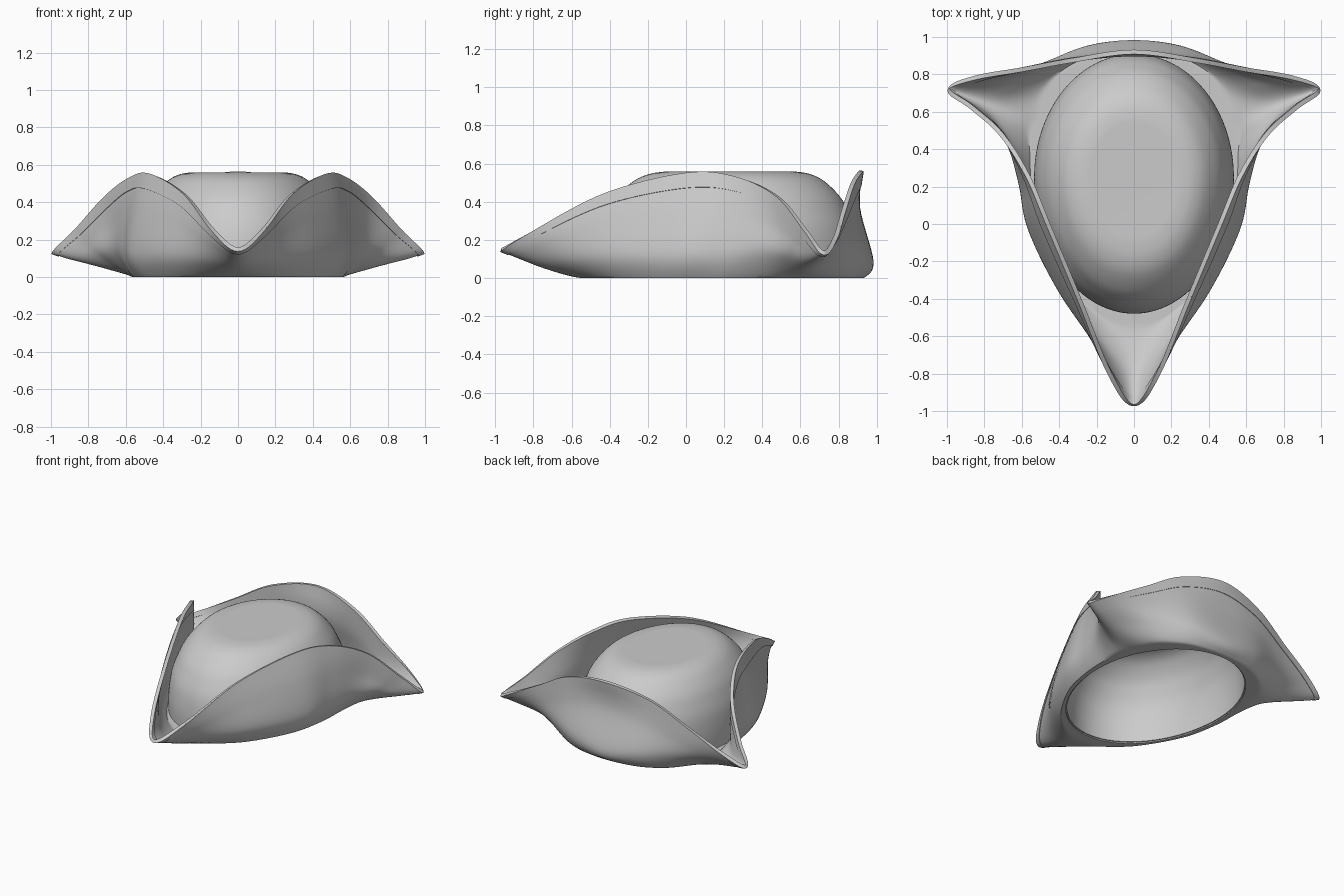
import bpy, bmesh, math
from mathutils import Vector as V

if "Cube" in bpy.data.objects:
    bpy.data.objects.remove(bpy.data.objects["Cube"])

# Half outlines from front tip, round the side corner, to back centre
FLOOR = [(0, -.58, .005), (.12, -.55, .005), (.32, -.37, 0), (.49, -.08, 0), (.55, .18, 0), (.56, .38, 0),
         (.57, .50, .003), (.56, .60, .006), (.50, .71, .003), (.39, .82, 0), (.23, .90, 0), (0, .93, 0)]
BULGE = [(0, -.74, .05), (.14, -.67, .075), (.37, -.40, .11), (.555, -.04, .12), (.605, .20, .125), (.65, .39, .13),
         (.715, .53, .105), (.77, .65, .062), (.645, .745, .09), (.46, .855, .11), (.25, .945, .105), (0, .975, .08)]
MID = [(0, -.87, .10), (.14, -.75, .17), (.335, -.41, .29), (.52, -.02, .35), (.595, .235, .345), (.68, .45, .275),
       (.80, .585, .18), (.91, .69, .098), (.77, .765, .15), (.53, .84, .235), (.28, .895, .32), (0, .905, .36)]
RIM = [(0, -.97, .14), (.13, -.80, .24), (.285, -.42, .435), (.46, 0, .54), (.57, .26, .523), (.71, .48, .42),
       (.87, .625, .245), (.992, .72, .125), (.85, .782, .20), (.60, .825, .34), (.33, .875, .49), (0, .92, .555)]
CY, RX, RF, RB = .25, .525, .72, .65      # egg-shaped head opening
THICK = .016


def egg(x, y, s=1, z=0):
    # Point on the opening outline in the direction of (x, y) from its centre
    dx, dy = x / RX, (y - CY) / (RB if y > CY else RF)
    k = s / math.hypot(dx, dy)
    return V((x * k, CY + (y - CY) * k, z))


def spline(a, b, c, d, t):
    return .5 * (2 * b + (c - a) * t + (2 * a - 5 * b + 4 * c - d) * t * t + (3 * b - a - 3 * c + d) * t ** 3)


def closed_loop(half, n=8):
    pts = [V(p) for p in half]
    pts += [V((-p.x, p.y, p.z)) for p in pts[-2:0:-1]]
    m = len(pts)
    return [spline(pts[i - 1], pts[i], pts[(i + 1) % m], pts[(i + 2) % m], k / n)
            for i in range(m) for k in range(n)]


def at(rows, v):
    # Ring at fractional row position v
    i = min(int(v), len(rows) - 2)
    a, b, c = rows[max(i - 1, 0)], rows[i], rows[i + 1]
    d = rows[min(i + 2, len(rows) - 1)]
    return [spline(*p, v - i) for p in zip(a, b, c, d)]


def loft(name, rings, thick, cap=False):
    bm = bmesh.new()
    vr = [[bm.verts.new((p.x, p.y, max(p.z, 0) + THICK / 2)) for p in r] for r in rings]
    for a, b in zip(vr, vr[1:]):
        for i in range(len(a)):
            j = (i + 1) % len(a)
            bm.faces.new((a[i], a[j], b[j], b[i]))
    if cap:
        bm.faces.new(vr[-1])
    me = bpy.data.meshes.new(name)
    bm.to_mesh(me)
    bm.free()
    ob = bpy.data.objects.new(name, me)
    bpy.context.collection.objects.link(ob)
    sol = ob.modifiers.new("thickness", 'SOLIDIFY')
    sol.thickness, sol.offset = thick, 0
    bpy.ops.object.select_all(action='DESELECT')
    ob.select_set(True)
    bpy.context.view_layer.objects.active = ob
    bpy.ops.object.modifier_apply(modifier=sol.name)
    bpy.ops.object.shade_smooth_by_angle(angle=math.radians(40))
    return ob


# Turned-up brim
floor = closed_loop(FLOOR)
rows = [[egg(p.x, p.y) for p in floor], floor] + [closed_loop(h) for h in (BULGE, MID, RIM)]
loft("brim", [at(rows, i / 8) for i in range(33)], THICK)

# Trim band along the edge
loft("edge_trim", [at(rows, 3.5 + i / 8) for i in range(5)], THICK + .008)

# Hollow domed crown with a flat top
profile = [(1, 0), (1, .12), (.97, .25), (.91, .345), (.84, .42), (.72, .495), (.61, .53), (.50, .542), (.42, .543)]
angles = [2 * math.pi * i / 96 for i in range(96)]
crown_rows = [[egg(RX * math.cos(a), CY + (RB if math.sin(a) > 0 else RF) * math.sin(a), s, z)
               for a in angles] for s, z in profile]
loft("crown", [at(crown_rows, i / 4) for i in range(33)], THICK, cap=True)
